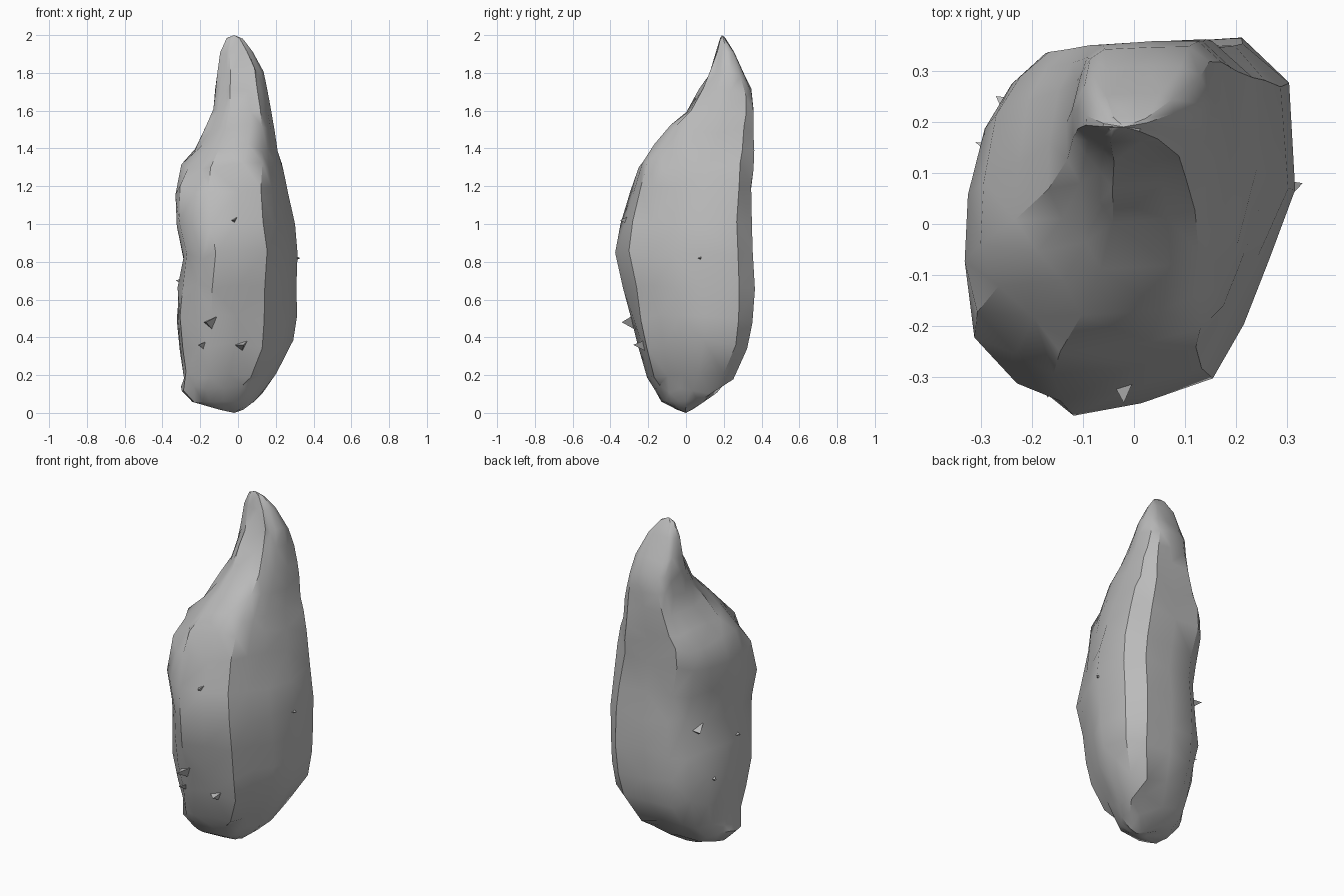
import bpy
import bmesh
import random
from mathutils import Vector

random.seed(7)

default_cube = bpy.data.objects.get("Cube")
if default_cube:
    bpy.data.objects.remove(default_cube, do_unlink=True)

# Single stone grey
stone = bpy.data.materials.new("stone grey")
stone.use_nodes = True
stone_colour = (0.5, 0.5, 0.5, 1)
stone.diffuse_color = stone_colour
stone.node_tree.nodes["Principled BSDF"].inputs["Base Color"].default_value = stone_colour

# Skewed oval outline, scaled to the bounds of every level
outline = [(-1, -.66), (-.72, -.92), (-.43, -1), (0, -.95), (.46, -.82), (.65, -.52),
           (.83, -.18), (1, .2), (.96, .78), (.66, 1), (.1, .99), (-.4, .93),
           (-.67, .76), (-.86, .45), (-1, .1), (-1, -.3)]

# Levels: height, x from, x to, y from, y to
levels = [(.02, -.1, .03, -.05, .03), (.06, -.24, .09, -.13, .09),
          (.12, -.3, .14, -.17, .17), (.2, -.29, .2, -.21, .25),
          (.36, -.31, .29, -.26, .33), (.5, -.32, .31, -.3, .355),
          (.66, -.315, .315, -.33, .36), (.84, -.29, .32, -.37, .36),
          (1, -.32, .3, -.345, .345), (1.18, -.33, .265, -.3, .35),
          (1.3, -.3, .245, -.25, .355), (1.4, -.23, .215, -.18, .36),
          (1.5, -.17, .2, -.09, .36), (1.6, -.13, .18, 0, .36),
          (1.7, -.12, .155, .07, .35), (1.8, -.11, .135, .12, .31),
          (1.91, -.095, .08, .16, .255), (1.98, -.06, .025, .18, .21)]


def finish(bm, name, angle):
    """Turn a bmesh into a shaded stone object."""
    bmesh.ops.recalc_face_normals(bm, faces=bm.faces[:])
    mesh = bpy.data.meshes.new(name)
    bm.to_mesh(mesh)
    bm.free()
    mesh.materials.append(stone)
    obj = bpy.data.objects.new(name, mesh)
    bpy.context.collection.objects.link(obj)
    bpy.ops.object.select_all(action="DESELECT")
    obj.select_set(True)
    bpy.context.view_layer.objects.active = obj
    bpy.ops.object.shade_smooth_by_angle(angle=angle)
    return obj


def ring(bm, level):
    """One irregular cross-section of the stone."""
    z, x_from, x_to, y_from, y_to = level
    centre = Vector(((x_from + x_to) / 2, (y_from + y_to) / 2, z))
    half_x, half_y = (x_to - x_from) / 2, (y_to - y_from) / 2
    upper = min(max((z - 1) * 2.5, 0), 1)
    shoulder_pull = 1 - .17 * upper - (.05 if z < .9 else 0)
    rough_z = .025 if .1 < z < 1.9 else .005
    verts = []
    for index, (u, v) in enumerate(outline):
        if 3 <= index <= 6:        # squarer front ridge near the top
            u += .28 * upper * (1 - u)
            v -= .2 * upper * (1 + v)
        elif 11 <= index <= 13:    # fuller back edge near the top
            u -= .25 * upper * (1 + u)
            v += .2 * upper * (1 - v)
        elif index < 2:            # chamfered front shoulder
            u *= shoulder_pull
            v *= shoulder_pull
        wobble = random.uniform(.975, 1.015)
        shift = Vector((u * half_x * wobble, v * half_y * wobble,
                        random.uniform(-rough_z, rough_z)))
        verts.append(bm.verts.new(centre + shift))
    return verts


# Main stone body, lofted level by level
bm = bmesh.new()
rings = [ring(bm, level) for level in levels]
count = len(outline)
for lower, upper in zip(rings, rings[1:]):
    for i in range(count):
        j = (i + 1) % count
        bm.faces.new((lower[i], lower[j], upper[j], upper[i]))


def cap(loop, point):
    """Close an end with a fan of triangles."""
    apex = bm.verts.new(point)
    for i in range(count):
        bm.faces.new((loop[i], loop[(i + 1) % count], apex))


cap(rings[0], (-.02, 0, 0))
cap(rings[-1], (-.02, .19, 2))
bmesh.ops.triangulate(bm, faces=bm.faces[:], quad_method="SHORT_EDGE")
finish(bm, "stone_body", .6)


# Small chipped flakes standing proud of the surface
def flake(name, tip, width):
    tip = Vector(tip)
    inward = Vector((-tip.x, -tip.y, 0)).normalized()
    side = Vector((-inward.y, inward.x, 0))
    root = tip + inward * .07
    bm = bmesh.new()
    corners = [root + side * width, root - side * width * .6 + Vector((0, 0, .03)),
               root - Vector((0, 0, .035))]
    base = [bm.verts.new(corner) for corner in corners]
    apex = bm.verts.new(tip)
    bm.faces.new(base)
    for i in range(3):
        bm.faces.new((base[i], base[(i + 1) % 3], apex))
    finish(bm, name, .3)


flakes = [(-.17, -.34, .48), (-.21, -.26, .36), (.03, -.28, .36), (.33, .08, .82),
          (-.27, .25, .8), (-.31, .16, .5), (-.33, -.04, .7), (-.02, -.35, 1.02)]
for number, tip in enumerate(flakes):
    flake(f"flake_{number + 1}", tip, random.uniform(.03, .06))
